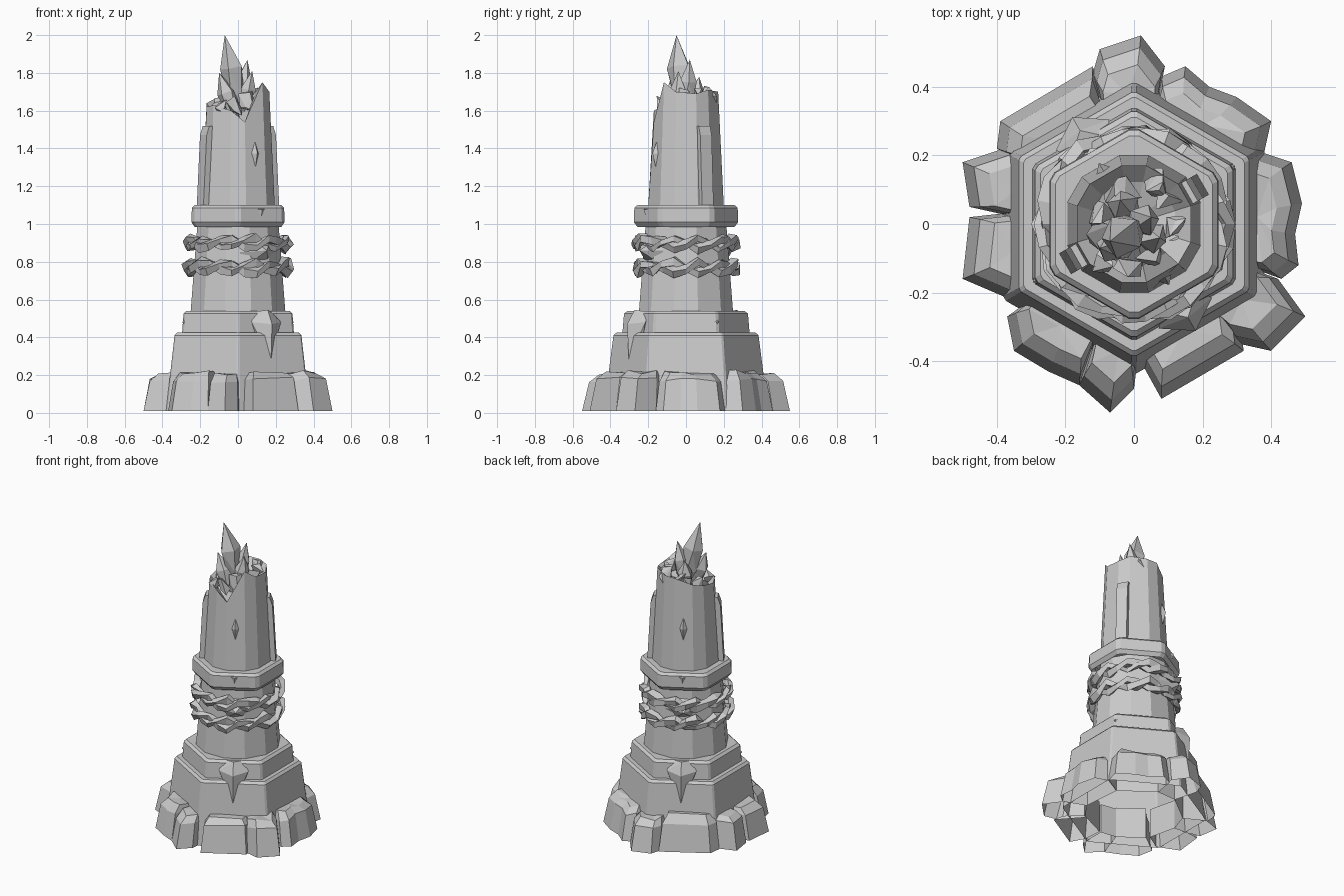
import bpy, bmesh, math, random
from mathutils import Matrix, Vector

random.seed(7)
if "Cube" in bpy.data.objects:
    bpy.data.objects.remove(bpy.data.objects["Cube"])

stone = bpy.data.materials.new("grey_stone")
stone.use_nodes = True
GREY = (0.6, 0.6, 0.6, 1)
stone.diffuse_color = GREY
stone.node_tree.nodes["Principled BSDF"].inputs["Base Color"].default_value = GREY


def jitter(amount):
    return random.uniform(-amount, amount)


def finish(name, bm):
    bmesh.ops.recalc_face_normals(bm, faces=bm.faces[:])
    mesh = bpy.data.meshes.new(name)
    bm.to_mesh(mesh)
    bm.free()
    mesh.materials.append(stone)
    obj = bpy.data.objects.new(name, mesh)
    bpy.context.collection.objects.link(obj)
    return obj


def loft(name, rings, centre=None, loop=False):
    """Skin closed rings of points; an optional centre point closes the top."""
    bm = bmesh.new()
    rows = [[bm.verts.new(p) for p in ring] for ring in rings]
    pairs = list(zip(rows, rows[1:]))
    if loop:
        pairs.append((rows[-1], rows[0]))
    for low, high in pairs:
        n = len(low)
        for i in range(n):
            j = (i + 1) % n
            bm.faces.new((low[i], low[j], high[j], high[i]))
    if centre is not None:
        tip, last = bm.verts.new(centre), rows[-1]
        for i, v in enumerate(last):
            bm.faces.new((v, last[(i + 1) % len(last)], tip))
    return finish(name, bm)


def hull(name, points, azimuth=None):
    """Convex stone; with an azimuth, points are (outward, sideways, up)."""
    bm = bmesh.new()
    turn = Matrix.Rotation(math.radians(azimuth or 0), 3, 'Z')
    for p in points:
        bm.verts.new(turn @ Vector(p))
    result = bmesh.ops.convex_hull(bm, input=bm.verts[:])
    junk = {g for g in result["geom_interior"] + result["geom_unused"]
            if isinstance(g, bmesh.types.BMVert)}
    bmesh.ops.delete(bm, geom=list(junk), context='VERTS')
    return finish(name, bm)


def hexagon(radius, z, cut):
    """Hexagon with a corner on the y axis and every corner chamfered."""
    corners = [Vector((radius * math.cos(math.radians(a)),
                       radius * math.sin(math.radians(a)), z))
               for a in range(30, 390, 60)]
    ring = []
    for i, c in enumerate(corners):
        ring += [c.lerp(corners[i - 1], cut), c.lerp(corners[(i + 1) % 6], cut)]
    return ring


def tier(name, profile, cut):
    top = (0, 0, profile[-1][1])
    return loft(name, [hexagon(r, z, cut) for r, z in profile], top)


# Stepped hexagonal body
tier("plinth", [(.44, .01), (.388, .41), (.372, .425)], .02)
tier("collar", [(.342, .42), (.333, .525), (.315, .54)], .03)
tier("lower_shaft", [(.29, .53), (.248, 1)], .28)
tier("neck_ring", [(.265, .985), (.285, 1.01), (.282, 1.085), (.265, 1.1)], .06)

# Upper shaft with a broken rim
heights = (1.69, 1.71, 1.7, 1.7, 1.66, 1.64, 1.62, 1.63, 1.6, 1.54, 1.75, 1.7)
foot = hexagon(.225, 1.09, .22)
rim = [Vector((p.x * .85, p.y * .85, z)) for p, z in zip(foot, heights)]
inner = [Vector((p.x * .72, p.y * .72, p.z - .05)) for p in rim]
loft("upper_shaft", [foot, rim, inner], (0, 0, 1.6))

# Tall corner slabs on two opposite corners
for azimuth in (30, 210):
    hull("corner_slab", [(r, s, z) for s in (-.035, .035)
                         for r, z in ((.17, 1.09), (.232, 1.09), (.212, 1.47),
                                      (.195, 1.52), (.15, 1.52))], azimuth)
    hull("collar_chip", [(.3, 0, .42), (.3, 0, .53), (.34, 0, .48),
                         (.3, -.05, .5), (.3, .05, .5)], azimuth)

# Carved stones on two opposite faces
for azimuth in (-60, 120):
    hull("shield_stone", [(.26, -.06, .535), (.26, .06, .535), (.315, 0, .545),
                          (.3, -.09, .48), (.3, .09, .48), (.36, 0, .47),
                          (.3, -.05, .37), (.3, .05, .37), (.35, 0, .28)], azimuth)
    hull("diamond_stone", [(.17, 0, 1.46), (.18, 0, 1.28), (.15, -.05, 1.37),
                           (.15, .05, 1.37), (.205, 0, 1.375)], azimuth)
    hull("ring_chip", [(.24, -.03, 1.08), (.24, .03, 1.08), (.24, 0, 1.01),
                       (.256, 0, 1.075)], azimuth)
    hull("knot_stone", [(.2, -.11, .85), (.2, .11, .86), (.21, -.05, .79),
                        (.21, .06, .8), (.22, -.07, .93), (.22, .07, .92),
                        (.29, .01, .86)], azimuth)

# Ragged rope bands, each made of two twisted strands
SEGMENTS = 26
for level in (.9, .77):
    for phase in (0, math.pi):
        rings = []
        for i in range(SEGMENTS):
            a = math.tau * i / SEGMENTS
            swing = a * 6 + phase
            r = .258 + .012 * math.cos(swing) + jitter(.008)
            z = level + .024 * math.sin(swing) + jitter(.01)
            size = random.uniform(.018, .034)
            ring = []
            for k in range(4):
                t = math.tau * k / 4 + swing / 2 % 1
                d = r + size * math.cos(t)
                ring.append((d * math.cos(a), d * math.sin(a), z + size * math.sin(t)))
            rings.append(ring)
        loft("rope_strand", rings, loop=True)

# Foot boulders: outer outlines in hundredths, counter-clockwise
boulders = [
    [(9, 46), (2, 55), (-10, 51), (-12, 44)],
    [(38, 21), (40, 30), (30, 37), (22, 40), (15, 46), (8, 43)],
    [(43, -16), (48, -12), (47, -3), (49, 6), (46, 18), (37, 21)],
    [(31, -35), (40, -37), (50, -27), (42, -16)],
    [(3, -42), (8, -51), (32, -37), (31, -30)],
    [(-16, -47), (-7, -55), (0, -48), (1, -40)],
    [(-37, -27), (-35, -37), (-25, -43), (-16, -47)],
    [(-39, 3), (-48, 2), (-50, -16), (-36, -22)],
    [(-38, 22), (-50, 18), (-48, 5), (-39, 3)],
    [(-12, 46), (-39, 30), (-40, 22), (-34, 19)],
]
for outline in boulders:
    outer = [Vector((x / 100, y / 100, 0)) for x, y in outline]
    back = [p.normalized() * .3 for p in (outer[-1], outer[0])]
    middle = sum(outer, Vector()) / len(outer)
    height = random.uniform(.2, .24)
    rings = []
    for scale, pinch, z in ((1, 0, .01), (.94, .05, height * .82), (.86, .16, height)):
        ring = []
        for p in outer:
            q = (p * scale).lerp(middle * scale, pinch)
            ring.append(q + Vector((0, 0, z + (jitter(.012) if pinch else 0))))
        ring += [p + Vector((0, 0, z)) for p in back]
        rings.append(ring)
    crown = sum(rings[-1], Vector()) / len(rings[-1])
    loft("foot_boulder", rings, crown)


# Crystals rising from the broken top
def crystal(base, tip, width):
    base, tip = Vector(base), Vector(tip)
    turn = (tip - base).to_track_quat('Z', 'Y')
    points = [base, tip]
    for along, size in ((.3, .85), (.62, 1)):
        for k in range(5):
            a = math.tau * k / 5 + along
            r = width * size * random.uniform(.85, 1.1)
            points.append(base.lerp(tip, along)
                          + turn @ Vector((r * math.cos(a), r * math.sin(a), 0)))
    hull("crystal", points)


crystal((.01, -.01, 1.55), (-.07, -.05, 2), .062)
crystal((0, 0, 1.57), (.05, .02, 1.87), .05)
crystal((0, -.06, 1.53), (-.1, -.07, 1.8), .05)
crystal((.03, -.04, 1.55), (.075, -.04, 1.81), .045)
crystal((-.02, .03, 1.55), (-.04, .07, 1.78), .045)

# Rubble filling the rim
for i in range(11):
    a = math.tau * i / 11
    r = random.uniform(.09, .135)
    spot = Vector((r * math.cos(a), r * math.sin(a), 1.65 + .04 * math.cos(a - .5)))
    hull("rubble_stone", [spot + Vector((jitter(.045), jitter(.045), jitter(.055)))
                          for k in range(9)])
